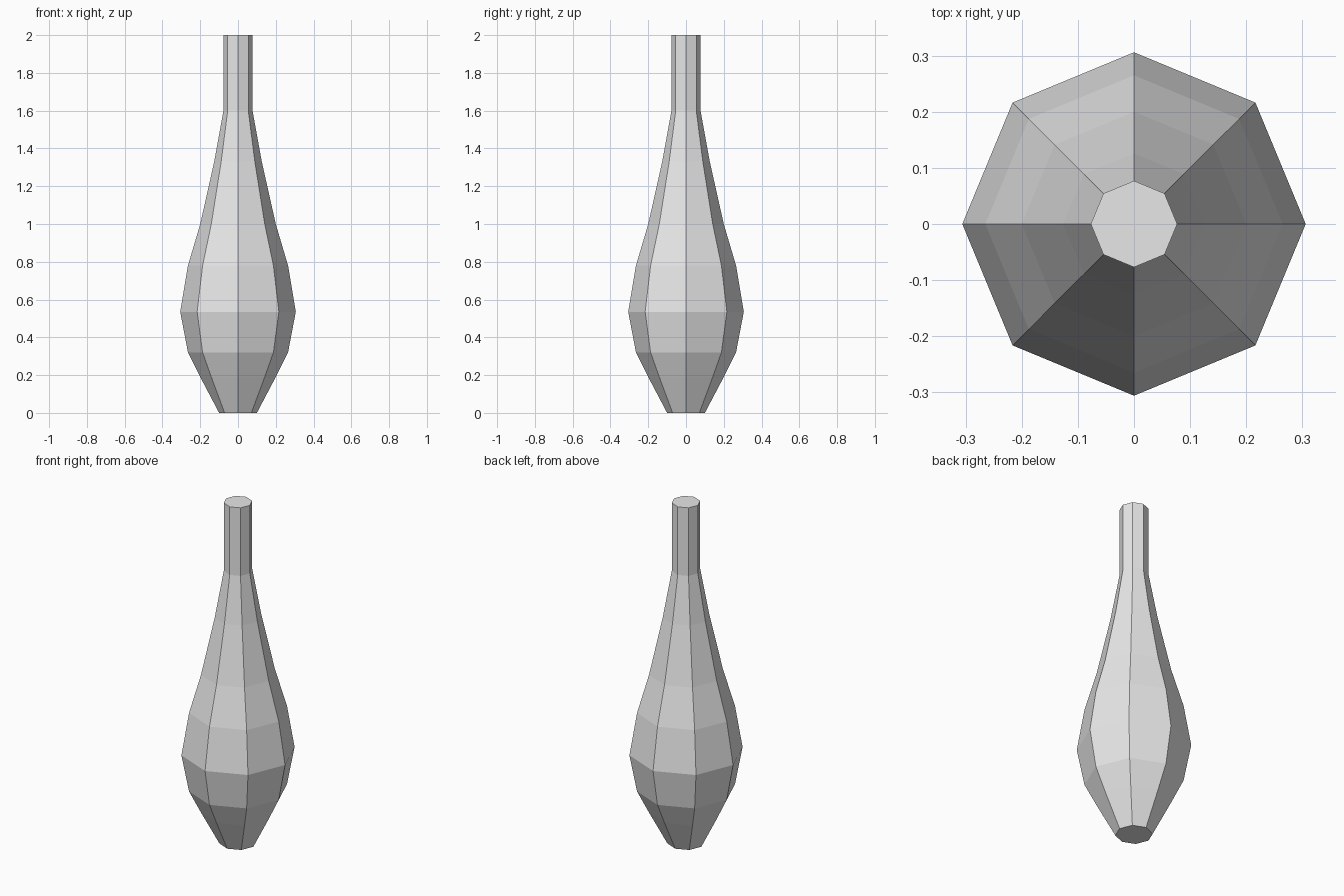
import bpy
import bmesh
from math import cos, sin, pi

cube = bpy.data.objects.get("Cube")
if cube:
    bpy.data.objects.remove(cube, do_unlink=True)

SIDES = 8
# Radius and height, from the base to the top of the neck
PROFILE = [(0.10, 0), (0.2, 0.19), (0.265, 0.32), (0.306, 0.535), (0.265, 0.78),
           (0.2, 1.0), (0.126, 1.33), (0.077, 1.6), (0.077, 2.0)]

# Plain grey surface
grey = bpy.data.materials.new("light grey")
grey.use_nodes = True
colour = (0.8, 0.8, 0.8, 1)
grey.diffuse_color = colour
grey.node_tree.nodes["Principled BSDF"].inputs["Base Color"].default_value = colour

# Eight-sided bottle body, lofted from rings
bm = bmesh.new()
rings = [[bm.verts.new((r * cos(2 * pi * i / SIDES), r * sin(2 * pi * i / SIDES), z))
          for i in range(SIDES)] for r, z in PROFILE]
for low, high in zip(rings, rings[1:]):
    for i in range(SIDES):
        j = (i + 1) % SIDES
        bm.faces.new((low[i], low[j], high[j], high[i]))

# Flat base and flat top
bm.faces.new(rings[0][::-1])
bm.faces.new(rings[-1])

mesh = bpy.data.meshes.new("bottle")
bm.to_mesh(mesh)
bm.free()
mesh.materials.append(grey)
bottle = bpy.data.objects.new("bottle", mesh)
bpy.context.collection.objects.link(bottle)
